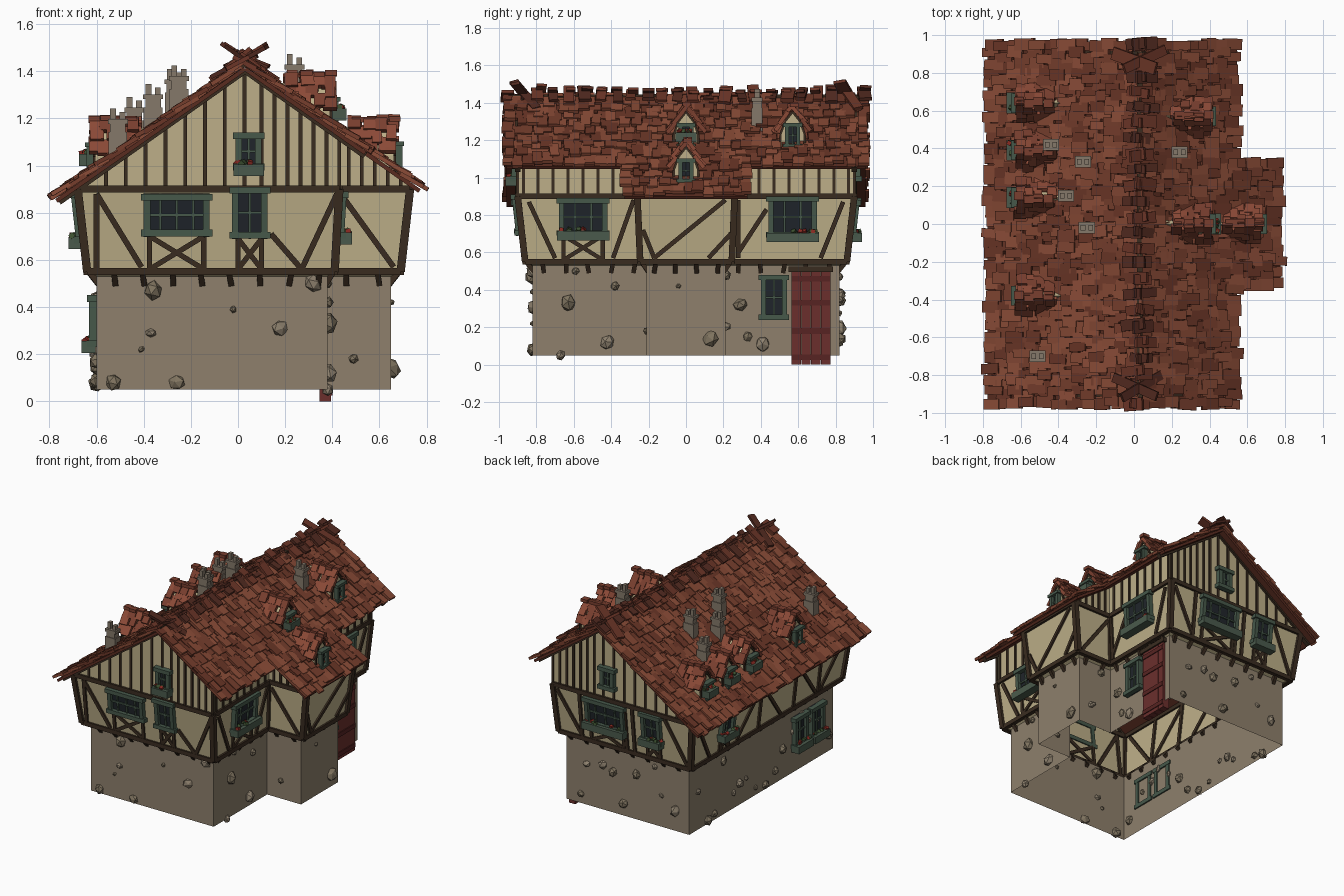
import bpy, bmesh, random
from math import sqrt
from mathutils import Vector as V, Matrix, Euler

if "Cube" in bpy.data.objects:
    bpy.data.objects.remove(bpy.data.objects["Cube"])

random.seed(4)
rnd = random.uniform
COL = {'stone_base': ['8E806C'], 'wall_rocks': ['8F826F', '7F735F'], 'plaster_walls': ['BDAF88'],
       'timber_frame': ['3A2C20'], 'window_frames': ['46584A'], 'window_glass': ['20252B'],
       'flower_boxes': ['4A5A4C'], 'flowers': ['8A2A22', '3C5030'], 'door': ['6B2F2C', '572422'],
       'roof_deck': ['5A2C20'], 'roof_tiles': ['834733', '753D2C', '8C4D38', '693526'],
       'ridge_tiles': ['6B3527', '522A20'], 'dormer_walls': ['BDAF88'],
       'dormer_tiles': ['8C4A37', '7A3F2F'], 'chimneys': ['85796A']}
BM = {k: bmesh.new() for k in COL}


def face(part, pts, mat=0):
    f = BM[part].faces.new([BM[part].verts.new(p) for p in pts])
    f.material_index = mat


def box(part, c, x, y, z, mat=0):
    """Box from its centre and three half-axis vectors."""
    c, x, y, z = V(c), V(x), V(y), V(z)
    v = [BM[part].verts.new(c + x*i + y*j + z*k) for i in (-1, 1) for j in (-1, 1) for k in (-1, 1)]
    for q in ((0, 1, 3, 2), (4, 6, 7, 5), (0, 4, 5, 1), (2, 3, 7, 6), (0, 2, 6, 4), (1, 5, 7, 3)):
        BM[part].faces.new([v[i] for i in q]).material_index = mat


def abox(part, c, sx, sy, sz, mat=0):
    box(part, c, (sx/2, 0, 0), (0, sy/2, 0), (0, 0, sz/2), mat)


def beam(part, a, b, w, n, d=None, mat=0):
    a, b = V(a), V(b)
    t = (b - a).normalized()
    s = t.cross(V(n)).normalized()
    box(part, (a + b)/2, (b - a)/2, s*w/2, s.cross(t)*(d or w)/2, mat)


# wall planes: axis, sign, distance at stone / storey bottom / storey top
SIDES = {'F': (1, -1, .82, .86, .90), 'B': (1, 1, .82, .86, .90), 'L': (0, -1, .60, .64, .68),
         'R': (0, 1, .38, .41, .43), 'W': (0, 1, .65, .69, .73),
         'S': (1, -1, .21, .245, .26), 'N': (1, 1, .21, .245, .26)}


def wall(side):
    ax, sg, d0, d1, d2 = SIDES[side]
    def p(s, z, out=0):
        t = min(max((z - .55)/.35, 0), 1)
        d = sg*((d0 if z < .54 else d1 + (d2 - d1)*t) + out)
        return V((d, s, z)) if ax == 0 else V((s, d, z))
    return p


def ring(z):
    t = min(max((z - .55)/.35, 0), 1)
    d = {k: s[1]*(s[2] if z < .54 else s[3] + (s[4] - s[3])*t) for k, s in SIDES.items()}
    return [V((d[a], d[b], z)) for a, b in ('LF', 'RF', 'RS', 'WS', 'WN', 'RN', 'RB', 'LB')]


def loft(part, z0, z1):
    a, b = ring(z0), ring(z1)
    for i in range(8):
        j = (i + 1) % 8
        face(part, (a[i], a[j], b[j], b[i]))


def roofz(x):
    return 1.43 - .7*abs(x - .03)


# wall shells, open underneath
loft('stone_base', .05, .53)
loft('plaster_walls', .53, .55)
loft('plaster_walls', .55, .9)
for y in (-.9, .9):
    face('plaster_walls', [(x, y, z) for x, z in
         ((-.68, .9), (.43, .9), (.43, 1.13), (.03, 1.41), (-.68, .915))])
    s = y/.9
    face('plaster_walls', [(.43, s*.26, .9), (.43, y, .9), (.43, y, 1.13), (.43, s*.26, 1.13)])
    face('plaster_walls', [(.43, s*.26, .9), (.73, s*.26, .9), (.73, s*.26, .92), (.43, s*.26, 1.13)])

# sill and head beams, corner posts
for z in (.55, .9):
    r = ring(z)
    for i in range(8):
        beam('timber_frame', r[i], r[(i + 1) % 8], .03, (0, 0, 1))
for a, b in zip(ring(.55), ring(.9)):
    beam('timber_frame', a, b, .035, (0, 1, 0))
# posts and braces on the storey
BRACES = {'F': [(-.6, .88, -.41, .57), (-.6, .88, -.6, .56), (.27, .56, .14, .71), (.27, .56, .42, .88)],
          'B': [(.4, .87, .22, .57), (.22, .56, .22, .9), (-.2, .56, -.2, .9), (-.62, .57, -.46, .88), (-.14, .56, -.14, .9)],
          'R': [(-.84, .87, -.7, .57), (-.39, .57, -.28, .88), (.28, .6, .43, .83), (.28, .57, .28, .88), (.84, .87, .72, .57)],
          'W': [(-.17, .57, .21, .88), (.12, .57, .24, .7), (-.23, .72, -.17, .57)],
          'L': [(.84, .87, .66, .57), (.35, .57, .1, .88), (.1, .56, .1, .9), (-.15, .57, .1, .88),
                (-.3, .56, -.3, .9), (-.55, .57, -.3, .88), (-.58, .56, -.58, .9), (-.84, .87, -.6, .57)],
          'S': [(.45, .86, .66, .57)], 'N': [(.45, .86, .66, .57)]}
for side, lst in BRACES.items():
    p = wall(side)
    n = p(0, .7, 1) - p(0, .7)
    for s0, z0, s1, z1 in lst:
        beam('timber_frame', p(s0, z0), p(s1, z1), .024, n)
# attic studs, rafters
for y in (-.9, .9):
    for x in [-.56 + .084*i for i in range(8)] + [.1 + .055*i for i in range(7)]:
        beam('timber_frame', (x, y, .9), (x, y, roofz(x) - .02), .016, (0, 1, 0))
    for x in (-.76, .54):
        beam('timber_frame', (.03, y, 1.405), (x, y, roofz(x) - .03), .03, (0, 1, 0))
    s = y/.9
    for i in range(8):
        beam('timber_frame', (.43, s*(.31 + .08*i), .9), (.43, s*(.31 + .08*i), 1.13), .016, (1, 0, 0))
    for i in range(5):
        x = .47 + .055*i
        beam('timber_frame', (x, s*.26, .9), (x, s*.26, roofz(x) - .02), .016, (0, 1, 0))
# joist ends under the overhang
RANGES = [('F', -.52, .34), ('B', -.52, .34), ('L', -.76, .76), ('R', -.76, -.28), ('R', .28, .76),
          ('W', -.17, .17), ('S', .46, .6), ('N', .46, .6)]
for side, a, b in RANGES:
    p = wall(side)
    k = max(1, round((b - a)/.13))
    for i in range(k + 1):
        s = a + (b - a)*i/k
        beam('timber_frame', p(s, .495, -.01), p(s + rnd(-.015, .015), .56, .0), .024, p(s, .4, 1) - p(s, .4))


def planter(p, s0, s1, z):
    n = p(0, z, 1) - p(0, z)
    c = p((s0 + s1)/2, z, .035)
    beam('flower_boxes', p(s0 - .01, z, .035), p(s1 + .01, z, .035), .05, n, .06)
    for i in range(6):
        q = p(rnd(s0, s1), z + .03, rnd(.02, .05))
        m = Matrix.Translation(q) @ Euler((rnd(0, 3), rnd(0, 3), 0)).to_matrix().to_4x4()
        box('flowers', q, m.col[0].xyz*.011, m.col[1].xyz*.011, m.col[2].xyz*.011, i % 2)


def window(p, s0, s1, z0, z1, cols=2, rows=2, plant=False, cross=False, w=.028):
    n = p(s0, z0, 1) - p(s0, z0)
    h = w/2
    beam('window_glass', p((s0+s1)/2, z0, .006), p((s0+s1)/2, z1, .006), s1 - s0 - w, n, .008)
    for s in (s0 + h, s1 - h):
        beam('window_frames', p(s, z0, .012), p(s, z1, .012), w, n, .04)
    for z in (z0 + h, z1 - h):
        beam('window_frames', p(s0 - .012, z, .015), p(s1 + .012, z, .015), w, n, .05)
    for i in range(1, cols):
        s = s0 + (s1 - s0)*i/cols
        beam('window_frames', p(s, z0, .012), p(s, z1, .012), w*.4, n, .015)
    for i in range(1, rows):
        z = z0 + (z1 - z0)*i/rows
        beam('window_frames', p(s0, z, .012), p(s1, z, .012), w*.4, n, .015)
    if plant:
        planter(p, s0, s1, z0)
    if cross:
        a, b = s0 + .025, s1 - .025
        for q in ((a, .55, a, z0), (b, .55, b, z0), (a, .56, b, z0), (b, .56, a, z0)):
            beam('timber_frame', p(q[0], q[1]), p(q[2], q[3]), .022, n)


F, B, L, R = (wall(k) for k in 'FBLR')
window(F, -.40, -.12, .70, .88, 4, 2, cross=True)
window(F, -.025, .125, .69, .91, cross=True)
window(F, -.01, .10, .98, 1.14, plant=True)
window(B, -.14, .17, .68, .88, 4, 2, True, True)
window(B, -.43, -.28, .68, .89, 2, 2, True, True)
window(B, -.07, .04, .98, 1.14)
window(R, -.68, -.42, .69, .89, 3, 2, True, True)
window(R, .44, .70, .68, .90, 3, 2, True)
window(R, .40, .54, .24, .48)
window(L, .42, .57, .67, .89, 2, 2, True, True)
window(L, -.50, -.35, .23, .45, 2, 2, True)
window(L, -.69, -.54, .23, .45, 2, 2, True)

# plank door with iron bands
for i in range(4):
    abox('door', (.37, .589 + .0525*i, .25), .05, .05, .5)
for z in (.04, .18, .33, .46):
    abox('door', (.39, .667, z), .022, .205, .03, 1)
abox('timber_frame', (.385, .667, .51), .04, .24, .03)

# rocks bedded in the stone walls
def rock(side, s, z, r):
    bm = BM['wall_rocks']
    e = Euler((rnd(0, 6), rnd(0, 6), rnd(0, 6))).to_matrix().to_4x4()
    m = Matrix.Translation(wall(side)(s, z)) @ e @ Matrix.Diagonal((1, rnd(.8, 1.2), rnd(.65, .95), 1))
    k = random.randint(0, 1)
    for v in bmesh.ops.create_icosphere(bm, subdivisions=1, radius=r, matrix=m)['verts']:
        for f in v.link_faces:
            f.material_index = k

for q in ((-.36, .47, .045), (-.37, .29, .027), (-.41, .22, .016), (-.53, .08, .038), (-.26, .08, .033),
          (-.02, .39, .017), (.18, .31, .036), (.32, .5, .038)):
    rock('F', *q)
for q in ((-.63, .33, .05), (-.42, .12, .04), (-.38, .42, .027), (-.67, .05, .03), (-.59, .5, .022),
          (-.04, .42, .016), (.13, .14, .048), (.29, .32, .035), (.33, .15, .03), (.41, .11, .045)):
    rock('W' if abs(q[0]) < .21 else 'R', *q)
rock('S', .49, .18, .022)
for side, a, b, k in (('L', -.78, .78, 16), ('B', -.55, .34, 9), ('N', .44, .6, 2)):
    for i in range(k):
        rock(side, a + (b - a)*(i + rnd(.2, .8))/k, rnd(.07, .48), rnd(.018, .042))


def tiles(part, o, along, down, length, drop, tw, rows, thick=.018, jit=.014):
    """Uneven overlapping tiles laid over a slope."""
    o, A, D = V(o), V(along), V(down).normalized()
    N = A.cross(D)
    N = N if N.z > 0 else -N
    k = round(length/tw)
    h = drop/rows
    for r in range(rows):
        for i in range(k):
            a = (i + .5 + (.25 if r % 2 else -.25)*(0 < i < k - 1))*length/k
            c = o + A*(a + rnd(-.008, .008)) + D*((r + .5)*h + rnd(-jit, jit)) + N*rnd(.0, .016)
            d = (D + N*rnd(.02, .14) + A*rnd(-.06, .06)).normalized()
            n = A.cross(d).normalized()
            box(part, c, n.cross(d).normalized()*tw*rnd(.42, .6), d*h*rnd(.6, .85), n*thick/2,
                random.randrange(len(COL[part])))


# roof decks and tiles: left slope, short right slope, long slope over the wing
for x0, x1, hy in ((.03, -.77, .96), (.03, .54, .96), (.54, .77, .33)):
    beam('roof_deck', (x0, 0, roofz(x0) - .02), (x1, 0, roofz(x1) - .02), 2*hy, (0, 0, 1), .018)
    d = V((x1 - x0, 0, roofz(x1) - roofz(x0)))
    tiles('roof_tiles', (x0, -hy - .015, roofz(x0)), (0, 1, 0), d, 2*hy + .03, d.length,
          .055, max(4, round(d.length/.068)))
# crooked ridge tiles, crossing over the ridge
abox('timber_frame', (.03, 0, 1.43), .03, 1.9, .03)
for i in range(24):
    y = -.95 + i*1.9/23
    for sg in (-1, 1):
        big = i in (1, 22)
        d = V((sg, rnd(-.15, .15) + .5*big, -.7 + rnd(-.15, .3))).normalized()
        n = d.cross(V((0, 1, 0))).normalized()
        c = (.03 + sg*rnd(.0, .04), y + rnd(-.01, .01), 1.435 + rnd(0, .015))
        box('ridge_tiles', c, d*(.14 if big else rnd(.05, .075)), d.cross(n)*rnd(.022, .034), n*.009, i % 2)


def dormer(x, y, sg, plant):
    z = roofz(x)
    x -= sg*.005
    p = lambda s, h, o=0: V((x + sg*o, y + s, h))
    arch = [(-.065, -.05), (.065, -.05), (.065, .06), (.04, .13), (0, .18), (-.04, .13), (-.065, .06)]
    a = [p(s, z + h) for s, h in arch]
    b = [p(s, z + h, -.24) for s, h in arch]
    face('dormer_walls', a)
    for i in range(7):
        j = (i + 1) % 7
        face('dormer_walls', (a[i], a[j], b[j], b[i]))
        if i not in (0,):
            beam('timber_frame', a[i], a[j], .012, (1, 0, 0))
    window(p, -.04, .04, z - .01, z + .12, w=.02)
    if plant:
        planter(p, -.045, .045, z + .045)
    for t in (-1, 1):
        tiles('dormer_tiles', (x + sg*.015, y, z + .205), (-sg, 0, 0), (0, t*.085, -.125), .21, .15, .05, 3, .022, .01)
    for i in range(4):
        abox('dormer_tiles', (x + sg*(.0 - .052*i), y + rnd(-.01, .01), z + .212 + rnd(0, .012)), .05, .045, .022, 1)

for q in ((.40, .57, 1, 0), (.40, 0, 1, 1), (.67, 0, 1, 0), (-.615, .64, -1, 1), (-.615, .39, -1, 1),
          (-.615, .14, -1, 1), (-.615, -.38, -1, 0)):
    dormer(*q)

# chimneys with small pots
for x, y in ((-.44, .42), (-.27, .33), (-.36, .15), (-.25, -.02), (-.51, -.7), (.24, .38)):
    z = roofz(x)
    abox('chimneys', (x, y, z + .02), .08, .06, .14)
    abox('chimneys', (x, y, z + .10), .065, .05, .08)
    abox('chimneys', (x, y, z + .135), .085, .06, .02)
    for k, h in ((-1, .05), (1, .035)):
        abox('chimneys', (x + k*.02, y, z + .14 + h/2), .024, .03, h)

# turn every part into an object
lin = lambda c: c/12.92 if c < .04 else ((c + .055)/1.055)**2.4
for name, bm in BM.items():
    if name in ('plaster_walls', 'stone_base', 'dormer_walls'):
        bmesh.ops.remove_doubles(bm, verts=bm.verts, dist=.0005)
    bmesh.ops.recalc_face_normals(bm, faces=bm.faces)
    me = bpy.data.meshes.new(name)
    bm.to_mesh(me)
    bm.free()
    for i, hx in enumerate(COL[name]):
        m = bpy.data.materials.new(f'{name}_{i}')
        m.diffuse_color = [lin(int(hx[k:k+2], 16)/255) for k in (0, 2, 4)] + [1]
        m.use_nodes = True
        m.node_tree.nodes["Principled BSDF"].inputs["Base Color"].default_value = m.diffuse_color
        me.materials.append(m)
    bpy.context.collection.objects.link(bpy.data.objects.new(name, me))
